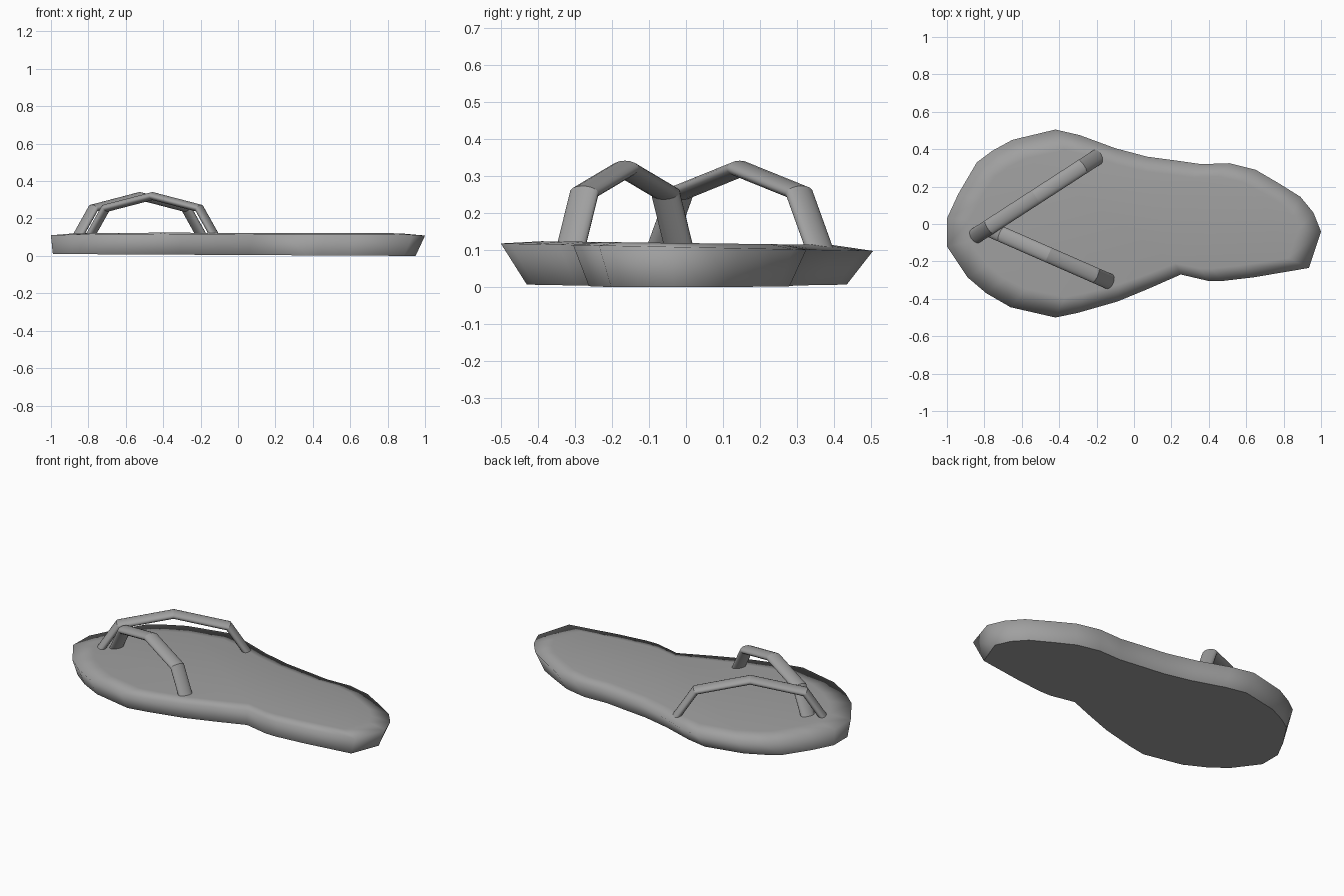
import bpy
import bmesh
import math
from mathutils import Vector

default = bpy.data.objects.get("Cube")
if default:
    bpy.data.objects.remove(default, do_unlink=True)

# One grey for the whole sandal
grey = bpy.data.materials.new("soft grey")
grey.use_nodes = True
grey.diffuse_color = (0.35, 0.35, 0.35, 1)
grey.node_tree.nodes["Principled BSDF"].inputs["Base Color"].default_value = grey.diffuse_color


def add_object(name, bm):
    bmesh.ops.recalc_face_normals(bm, faces=bm.faces)
    mesh = bpy.data.meshes.new(name)
    bm.to_mesh(mesh)
    bm.free()
    mesh.materials.append(grey)
    obj = bpy.data.objects.new(name, mesh)
    bpy.context.collection.objects.link(obj)
    return obj


def bridge(bm, lower, upper):
    n = len(lower)
    for i in range(n):
        j = (i + 1) % n
        bm.faces.new((lower[i], lower[j], upper[j], upper[i]))


# Sole: footprint outline with the toes at -x
OUTLINE = [
    (-1, .03), (-.94, .16), (-.84, .33), (-.76, .39), (-.65, .45), (-.42, .505),
    (-.29, .475), (-.1, .405), (.07, .36), (.22, .34), (.36, .32), (.51, .325),
    (.65, .29), (.77, .22), (.89, .145), (.96, .06), (1, -.04), (.935, -.235),
    (.64, -.285), (.47, -.305), (.4, -.305), (.25, -.27), (.08, -.345),
    (-.09, -.415), (-.3, -.475), (-.42, -.5), (-.66, -.445), (-.79, -.37),
    (-.89, -.285), (-1, -.12),
]


def build_sole():
    bm = bmesh.new()
    bottom = [bm.verts.new((.97 * x - .02, .86 * y, .005 - .005 * x)) for x, y in OUTLINE]
    rim = [bm.verts.new((x, y, .108 - .02 * y)) for x, y in OUTLINE]
    tread = [bm.verts.new((.88 * x, .78 * y, .119 - .01 * y)) for x, y in OUTLINE]
    bridge(bm, bottom, rim)
    bridge(bm, rim, tread)
    base = bm.faces.new(bottom)
    bm.faces.new(tread)
    for face in bm.faces:
        face.smooth = face is not base
    for edge in base.edges:
        edge.smooth = False
    return add_object("sole", bm)


# Straps: flattened tubes bent into five-point arches
def build_strap(name, start, end, sides=16, half_width=.042, half_thick=.021):
    a, b = Vector((*start, 0)), Vector((*end, 0))
    along = (b - a).normalized()
    up = Vector((0, 0, 1))
    across = up.cross(along)
    path = [a.lerp(b, t) + up * z
            for t, z in ((0, .09), (.135, .255), (.5, .32), (.865, .255), (1, .09))]
    bm = bmesh.new()
    rings = []
    for i, point in enumerate(path):
        before = (point - path[i - 1]).normalized() if i else None
        after = (path[i + 1] - point).normalized() if i < len(path) - 1 else None
        before, after = before or after, after or before
        tangent = (before + after).normalized()
        normal = tangent.cross(across)
        miter = half_thick / tangent.dot(after)
        ring = []
        for k in range(sides):
            angle = math.tau * k / sides
            ring.append(bm.verts.new(point + across * half_width * math.cos(angle)
                                     + normal * miter * math.sin(angle)))
        rings.append(ring)
    for lower, upper in zip(rings, rings[1:]):
        bridge(bm, lower, upper)
    bm.faces.new(rings[0])
    bm.faces.new(rings[-1])
    # Round across the strap, crisp at each bend
    for face in bm.faces:
        face.smooth = len(face.verts) == 4
    for ring in rings:
        for v, w in zip(ring, ring[1:] + ring[:1]):
            bm.edges.get((v, w)).smooth = False
    return add_object(name, bm)


build_sole()
build_strap("back_strap", (-.865, -.075), (-.185, .365))
build_strap("front_strap", (-.8, -.015), (-.115, -.315))
